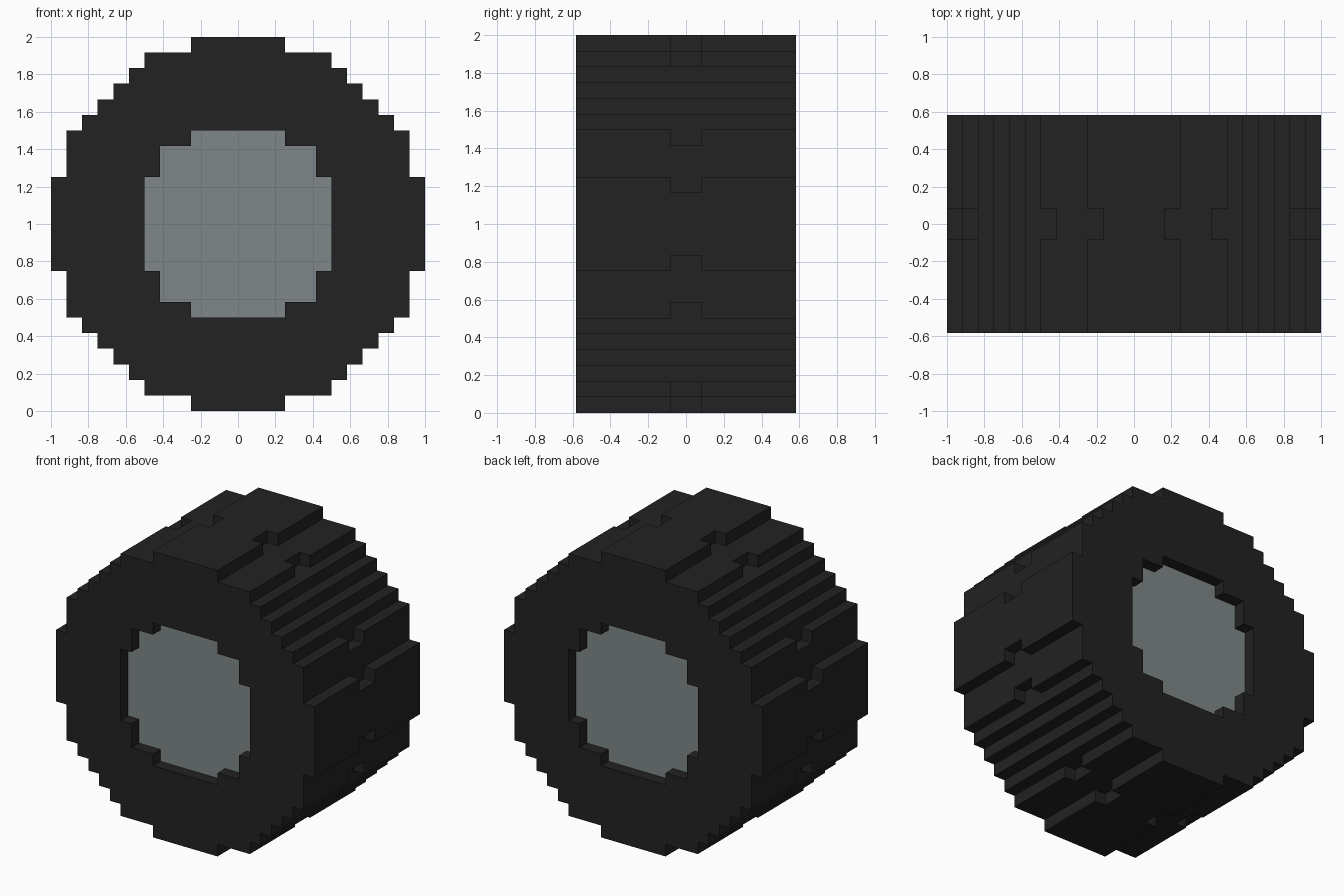
import bpy
import bmesh

U = 1 / 12          # size of one block
HALF_DEPTH = 7

if "Cube" in bpy.data.objects:
    bpy.data.objects.remove(bpy.data.objects["Cube"], do_unlink=True)


def material(name, rgb):
    mat = bpy.data.materials.new(name)
    mat.use_nodes = True
    mat.diffuse_color = (*rgb, 1)
    mat.node_tree.nodes["Principled BSDF"].inputs["Base Color"].default_value = (*rgb, 1)
    return mat


def finish(name, bm, mat=None):
    """Turn a bmesh in block units into an object standing on the ground."""
    bmesh.ops.recalc_face_normals(bm, faces=bm.faces)
    for v in bm.verts:
        v.co *= U
        v.co.z += 1
    mesh = bpy.data.meshes.new(name)
    bm.to_mesh(mesh)
    bm.free()
    obj = bpy.data.objects.new(name, mesh)
    bpy.context.collection.objects.link(obj)
    if mat:
        mesh.materials.append(mat)
    else:
        obj.hide_render = True
        obj.hide_set(True)
    return obj


def add_prism(bm, outline, half):
    face = bm.faces.new([bm.verts.new((x, -half, z)) for x, z in outline])
    new = bmesh.ops.extrude_face_region(bm, geom=[face], use_keep_orig=True)["geom"]
    for v in new:
        if isinstance(v, bmesh.types.BMVert):
            v.co.y = half


def stepped_disc(corners):
    """Mirror the outer corners of a quarter staircase into a closed outline."""
    quarter = []
    for i, (x, z) in enumerate(corners):
        quarter.append((x, z))
        if i + 1 < len(corners):
            quarter.append((x, corners[i + 1][1]))
    right = quarter + [(x, -z) for x, z in reversed(quarter)]
    return right + [(-x, -z) for x, z in quarter] + [(-x, z) for x, z in reversed(quarter)]


def disc(name, corners, half, mat=None):
    bm = bmesh.new()
    add_prism(bm, stepped_disc(corners), half)
    return finish(name, bm, mat)


def cut(obj, cutter):
    mod = obj.modifiers.new(cutter.name, 'BOOLEAN')
    mod.operation = 'DIFFERENCE'
    mod.solver = 'EXACT'
    mod.object = cutter


rubber = material("black rubber", (0.016, 0.016, 0.016))
metal = material("grey metal", (0.216, 0.242, 0.25))

# Tyre body and the hub filling its centre, set in one block on each side
tyre_steps = [(3, 12), (6, 11), (7, 10), (8, 9), (9, 8), (10, 7), (11, 6), (12, 3)]
hub_steps = [(3, 6), (5, 5), (6, 3)]
tyre = disc("tyre", tyre_steps, HALF_DEPTH, rubber)
hub = disc("hub", hub_steps, HALF_DEPTH - 1, metal)
cut(tyre, disc("hub_hole_cutter", hub_steps, HALF_DEPTH + 1))

# Notches in the middle of the tread, at the edges of the two widest steps
bm = bmesh.new()
for a, b in [(2, 11), (5, 10), (11, 2), (10, 5)]:
    for sx in (-1, 1):
        for sz in (-1, 1):
            x0, x1, z0, z1 = sx * a, sx * (a + 1.5), sz * b, sz * (b + 1.5)
            add_prism(bm, [(x0, z0), (x1, z0), (x1, z1), (x0, z1)], 1)
cut(tyre, finish("tread_notch_cutter", bm))
